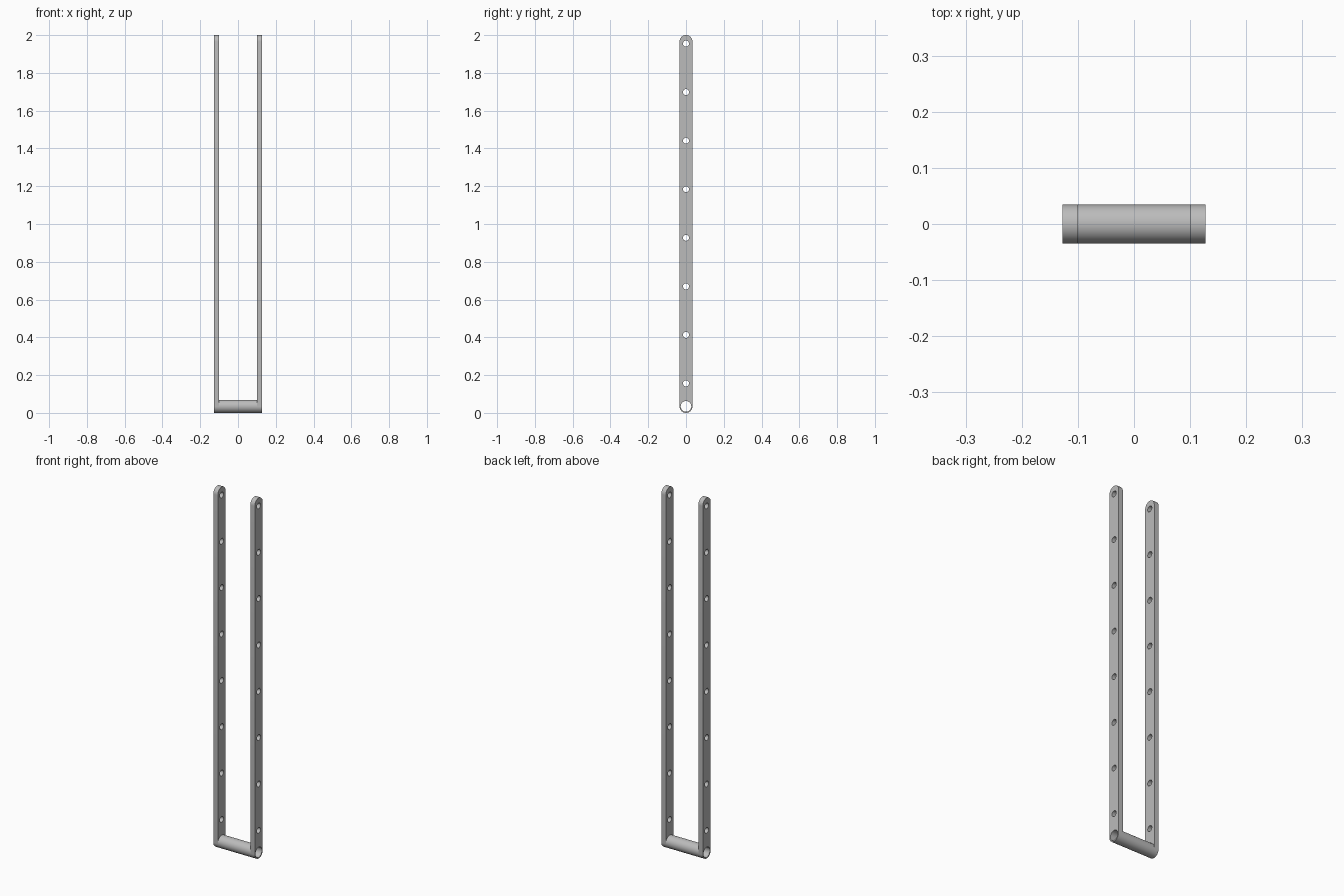
import bpy
import bmesh
from math import pi, sin, cos, radians

cube = bpy.data.objects.get("Cube")
if cube:
    bpy.data.objects.remove(cube)

HALF_WIDTH = 0.127   # outer face of each arm
INNER = 0.1          # inner face of each arm
R = 0.0345           # tube and arm end radius
BORE = 0.028
HOLE = 0.016
HEIGHT = 2.0

steel = bpy.data.materials.new("grey steel")
steel.use_nodes = True
GREY = (0.5, 0.5, 0.5, 1)
steel.diffuse_color = GREY
steel.node_tree.nodes["Principled BSDF"].inputs["Base Color"].default_value = GREY


def arc(z, radius, start, end, steps):
    """Points (y, z) along an arc, angles in turns of pi."""
    return [(radius * cos(start + (end - start) * i / steps),
             z + radius * sin(start + (end - start) * i / steps))
            for i in range(steps + 1)]


def circle(z, radius, steps=40):
    return arc(z, radius, 0, 2 * pi, steps)[:-1]


def plate(name, x0, x1, outlines):
    """Extrude a y-z outline with holes from x0 to x1."""
    curve = bpy.data.curves.new(name, 'CURVE')
    curve.dimensions = '2D'
    curve.fill_mode = 'BOTH'
    curve.extrude = (x1 - x0) / 2
    for points in outlines:
        spline = curve.splines.new('POLY')
        spline.points.add(len(points) - 1)
        for point, (y, z) in zip(spline.points, points):
            point.co = (y, z, 0, 1)
        spline.use_cyclic_u = True
    obj = bpy.data.objects.new(name, curve)
    bpy.context.collection.objects.link(obj)
    obj.rotation_euler = (pi / 2, 0, pi / 2)
    obj.location.x = (x0 + x1) / 2

    # Turn the curve into a clean mesh
    bpy.ops.object.select_all(action='DESELECT')
    obj.select_set(True)
    bpy.context.view_layer.objects.active = obj
    bpy.ops.object.convert(target='MESH')
    obj = bpy.context.object
    bm = bmesh.new()
    bm.from_mesh(obj.data)
    bmesh.ops.remove_doubles(bm, verts=bm.verts, dist=0.00005)
    bmesh.ops.recalc_face_normals(bm, faces=bm.faces)
    bm.to_mesh(obj.data)
    bm.free()
    obj.data.materials.clear()
    obj.data.materials.append(steel)
    bpy.ops.object.shade_smooth_by_angle(angle=radians(30))
    return obj


# Arm outline: rounded bar, eight pin holes and the tube bore at the foot
bar = arc(HEIGHT - R, R, 0, pi, 20) + arc(R, R, pi, 2 * pi, 20)
pin_holes = [circle(0.156 + 0.257 * i, HOLE, 24) for i in range(8)]
arm = [bar, circle(R, BORE)] + pin_holes

plate("left_arm", INNER, HALF_WIDTH, arm)
plate("right_arm", -HALF_WIDTH, -INNER, arm)

# Hollow tube joining the feet of the arms
plate("cross_tube", -INNER, INNER, [circle(R, R), circle(R, BORE)])
